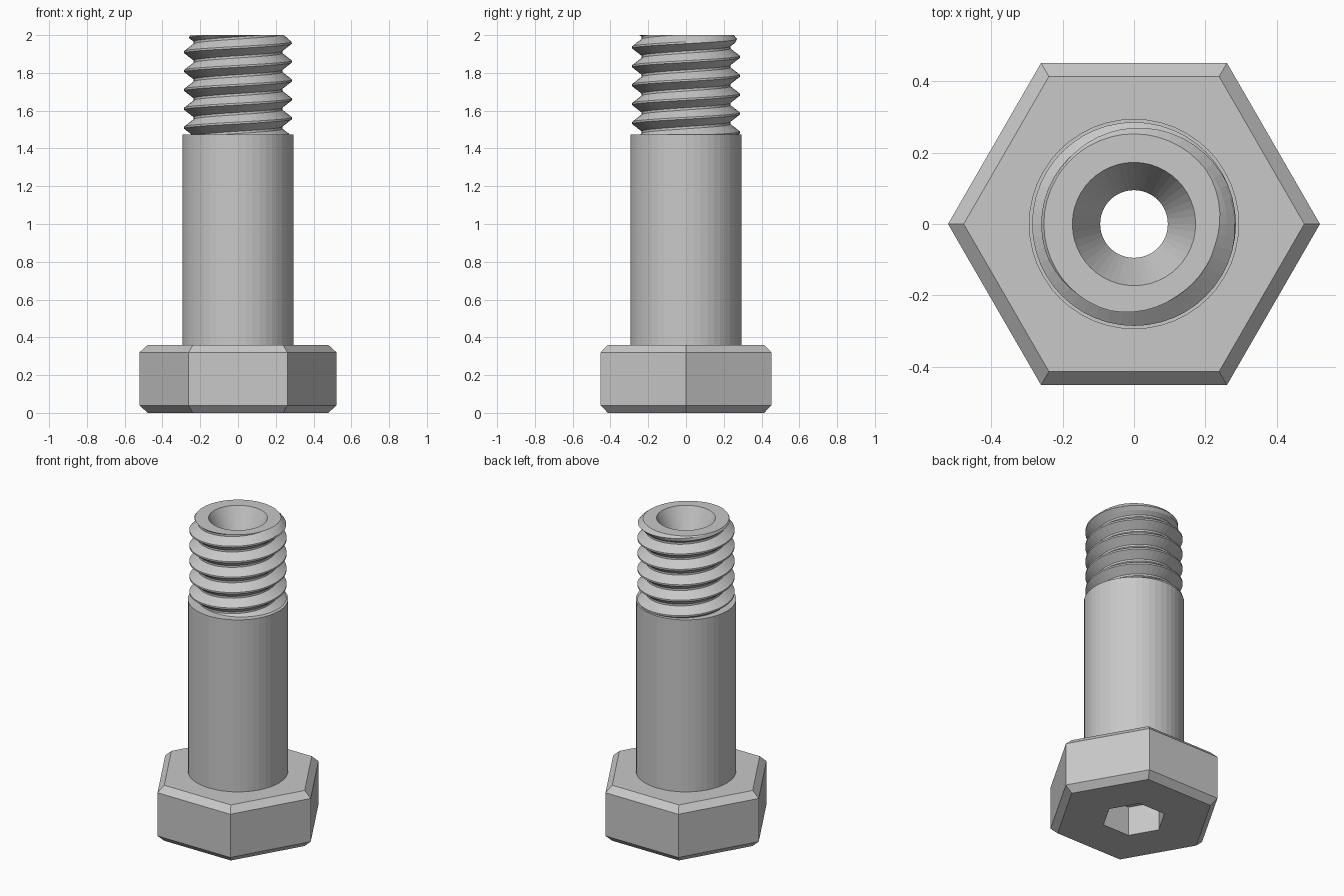
import bpy, bmesh
from math import cos, sin, tau, floor

cube = bpy.data.objects.get("Cube")
if cube:
    bpy.data.objects.remove(cube, do_unlink=True)

SIDES = 48
BORE = 0.095
SHANK_R, SHANK_TOP = 0.295, 1.475
HEAD_TOP, TOP = 0.36, 2.0
PITCH, ROOT_R, CREST_R = 0.1, 0.235, 0.286

steel = bpy.data.materials.new("steel_grey")
steel.use_nodes = True
colour = (0.58, 0.58, 0.58, 1)
steel.diffuse_color = colour
steel.node_tree.nodes["Principled BSDF"].inputs["Base Color"].default_value = colour


def finish(bm, name):
    bmesh.ops.remove_doubles(bm, verts=bm.verts[:], dist=0.0004)
    bmesh.ops.recalc_face_normals(bm, faces=bm.faces[:])
    mesh = bpy.data.meshes.new(name)
    bm.to_mesh(mesh)
    bm.free()
    mesh.materials.append(steel)
    obj = bpy.data.objects.new(name, mesh)
    bpy.context.collection.objects.link(obj)
    return obj


def ring(bm, r, z, n):
    return [bm.verts.new((r * cos(tau * i / n), r * sin(tau * i / n), z))
            for i in range(n)]


def loft(bm, rings):
    for a, b in zip(rings, rings[1:]):
        n = len(a)
        for i in range(n):
            j = (i + 1) % n
            bm.faces.new((a[i], a[j], b[j], b[i]))


def hex_to_circle(bm, hexagon, circle):
    """Flat plate between a hexagon and a round hole, fanned per corner."""
    n, step = len(circle), len(circle) // 6
    for k in range(6):
        a, b = hexagon[k], hexagon[(k + 1) % 6]
        arc = [circle[(k * step + i) % n] for i in range(step + 1)]
        mid = step // 2
        for i in range(step):
            bm.faces.new((a if i < mid else b, arc[i + 1], arc[i]))
        bm.faces.new((a, b, arc[mid]))


# Hexagonal head, chamfered on both rims, with a hexagonal socket underneath
bm = bmesh.new()
profile = [(0.19, 0.19), (0.19, 0), (0.478, 0), (0.522, 0.04),
           (0.522, 0.32), (0.478, HEAD_TOP)]
hexes = [ring(bm, r, z, 6) for r, z in profile]
loft(bm, hexes)
bore = [ring(bm, BORE, z, SIDES) for z in (0.19, HEAD_TOP)]
loft(bm, bore)
hex_to_circle(bm, hexes[0], bore[0])
hex_to_circle(bm, hexes[-1], bore[1])
finish(bm, "hex_head")

# Plain shank with a through bore
bm = bmesh.new()
profile = [(BORE, HEAD_TOP), (SHANK_R, HEAD_TOP), (SHANK_R, SHANK_TOP), (BORE, SHANK_TOP)]
rings = [ring(bm, r, z, SIDES) for r, z in profile]
loft(bm, rings + rings[:1])
finish(bm, "shank")


# Threaded end: each column follows the helix, clipped at both ends
def thread_radius(z, turn):
    phase = ((z - 1.96) / PITCH - turn) % 1
    away = min(phase, 1 - phase)
    t = min(max((away - 0.05) / 0.39, 0), 1)
    chamfer = 0.253 + (TOP - z) * 0.85
    return min(CREST_R + (ROOT_R - CREST_R) * t, chamfer)


bm = bmesh.new()
offsets = (-0.05, 0.05, 0.245, 0.44, 0.56, 0.755)
columns = []
for i in range(SIDES + 1):
    turn = i / SIDES
    points = [(BORE, SHANK_TOP)]
    for lap in range(-7, 3):
        for off in offsets:
            z = 1.96 + PITCH * (lap + turn + off)
            z = min(max(z, SHANK_TOP), TOP)
            points.append((thread_radius(z, turn), z))
    # countersunk mouth and bore
    points += [(0.173, TOP), (BORE, 1.84), (BORE, SHANK_TOP)]
    c, s = cos(tau * turn), sin(tau * turn)
    columns.append([bm.verts.new((r * c, r * s, z)) for r, z in points])
for a, b in zip(columns, columns[1:]):
    for k in range(len(a) - 1):
        bm.faces.new((a[k], b[k], b[k + 1], a[k + 1]))
finish(bm, "threaded_end")
